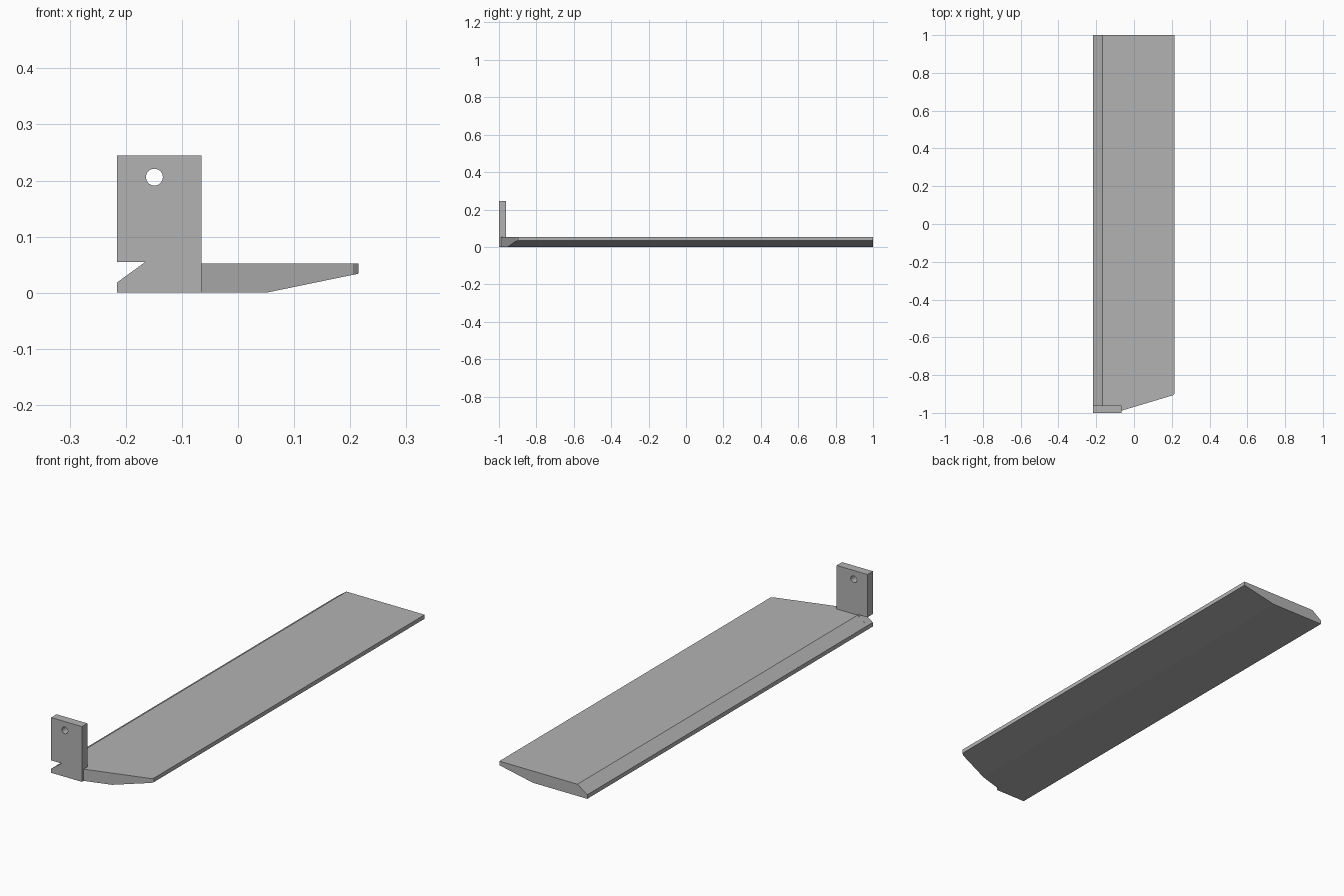
import bpy, bmesh
from mathutils import Vector

cube = bpy.data.objects.get("Cube")
if cube:
    bpy.data.objects.remove(cube, do_unlink=True)

steel = bpy.data.materials.new("plain grey steel")
steel.use_nodes = True
grey = (0.45, 0.45, 0.45, 1)
steel.diffuse_color = grey
steel.node_tree.nodes["Principled BSDF"].inputs["Base Color"].default_value = grey


def prism(name, points, direction):
    """Extrude a closed 3D outline along a direction."""
    bm = bmesh.new()
    face = bm.faces.new([bm.verts.new(p) for p in points])
    moved = bmesh.ops.extrude_face_region(bm, geom=[face])["geom"]
    bmesh.ops.translate(bm, vec=Vector(direction),
                        verts=[v for v in moved if isinstance(v, bmesh.types.BMVert)])
    bmesh.ops.recalc_face_normals(bm, faces=bm.faces)
    mesh = bpy.data.meshes.new(name)
    bm.to_mesh(mesh)
    bm.free()
    mesh.materials.append(steel)
    obj = bpy.data.objects.new(name, mesh)
    bpy.context.collection.objects.link(obj)
    return obj


def combine(obj, tool, operation):
    """Apply a boolean and discard the tool."""
    mod = obj.modifiers.new("boolean", "BOOLEAN")
    mod.operation, mod.solver, mod.object = operation, "EXACT", tool
    bpy.context.view_layer.objects.active = obj
    bpy.ops.object.modifier_apply(modifier=mod.name)
    bpy.data.objects.remove(tool, do_unlink=True)


left, right, tab_right = -0.216, 0.215, -0.065
front, back = -1, 1

# Long blade: bevelled cross-section, running front to back
section = [(left, 0), (0.05, 0), (right, 0.034), (right, 0.052),
           (-0.168, 0.052), (left, 0.018)]
blade = prism("blade", [(x, front, z) for x, z in section], (0, back - front, 0))

# Slanted front end of the blade
corner = [(tab_right, -1.1), (tab_right, -0.988), (0.205, -0.907),
          (right, -0.897), (0.3, -0.897), (0.3, -1.1)]
slant = prism("slant_cutter", [(x, y, -0.1) for x, y in corner], (0, 0, 0.3))
combine(blade, slant, "DIFFERENCE")

# Upright mounting tab, notched beside the blade bevel
outline = [(left, 0), (tab_right, 0), (tab_right, 0.245), (left, 0.245),
           (left, 0.055), (-0.165, 0.055), (left, 0.018)]
tab = prism("mounting_tab", [(x, front, z) for x, z in outline], (0, 0.038, 0))

# Round hole through the tab
bpy.ops.mesh.primitive_cylinder_add(vertices=32, radius=0.015, depth=0.2,
                                    location=(-0.149, front, 0.206),
                                    rotation=(1.5708, 0, 0))
drill = bpy.context.object
drill.data.materials.append(steel)
combine(tab, drill, "DIFFERENCE")

# Join tab and blade into one solid
combine(blade, tab, "UNION")
blade.name = "blade_with_mounting_tab"
